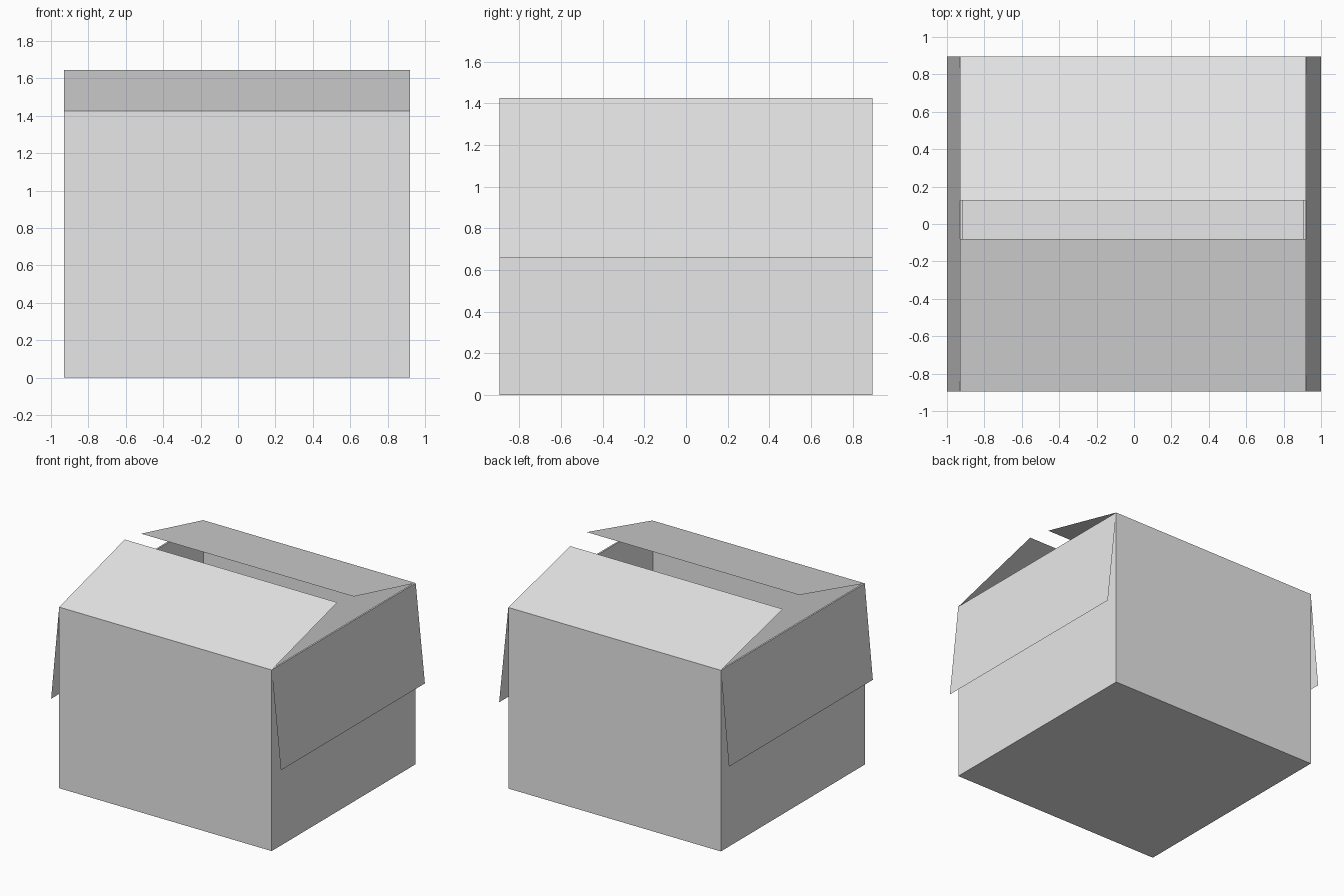
import bpy
import bmesh

cube = bpy.data.objects.get("Cube")
if cube:
    bpy.data.objects.remove(cube, do_unlink=True)

# Single plain colour
card = bpy.data.materials.new("plain_light_grey")
card.use_nodes = True
colour = (0.8, 0.8, 0.8, 1.0)
card.diffuse_color = colour
card.node_tree.nodes["Principled BSDF"].inputs["Base Color"].default_value = colour

LEFT, RIGHT, DEPTH, TOP = 0.92, -0.93, 0.895, 1.425
WALL = 0.013


def make_object(name, bm):
    mesh = bpy.data.meshes.new(name)
    bm.to_mesh(mesh)
    bm.free()
    mesh.materials.append(card)
    obj = bpy.data.objects.new(name, mesh)
    bpy.context.collection.objects.link(obj)
    return obj


# Open carton body: a cube without its lid, thickened inward
bm = bmesh.new()
bmesh.ops.create_cube(bm, size=1)
for v in bm.verts:
    v.co.x = LEFT if v.co.x > 0 else RIGHT
    v.co.y = DEPTH if v.co.y > 0 else -DEPTH
    v.co.z = TOP if v.co.z > 0 else 0
lid = [f for f in bm.faces if f.normal.z > 0.5]
bmesh.ops.delete(bm, geom=lid, context='FACES_ONLY')
body = make_object("box_body", bm)
shell = body.modifiers.new("card_thickness", 'SOLIDIFY')
shell.thickness = WALL
shell.offset = -1
shell.use_even_offset = True


# Paper-thin flaps, each swung out from a top edge
def flap(name, start, end, swing):
    bm = bmesh.new()
    hinge = [bm.verts.new((x, y, TOP)) for x, y in (start, end)]
    edge = [bm.verts.new((v.co.x + swing[0], v.co.y + swing[1], TOP + swing[2]))
            for v in reversed(hinge)]
    bm.faces.new(hinge + edge)
    bm.normal_update()
    make_object(name, bm)


front_left, front_right = (LEFT, -DEPTH), (RIGHT, -DEPTH)
back_left, back_right = (LEFT, DEPTH), (RIGHT, DEPTH)
flap("front_flap", front_right, front_left, (0, 0.815, 0.22))
flap("back_flap", back_left, back_right, (0, -0.77, 0.188))
flap("left_flap", back_left, front_left, (0.08, 0, -0.768))
flap("right_flap", front_right, back_right, (-0.07, 0, -0.74))
